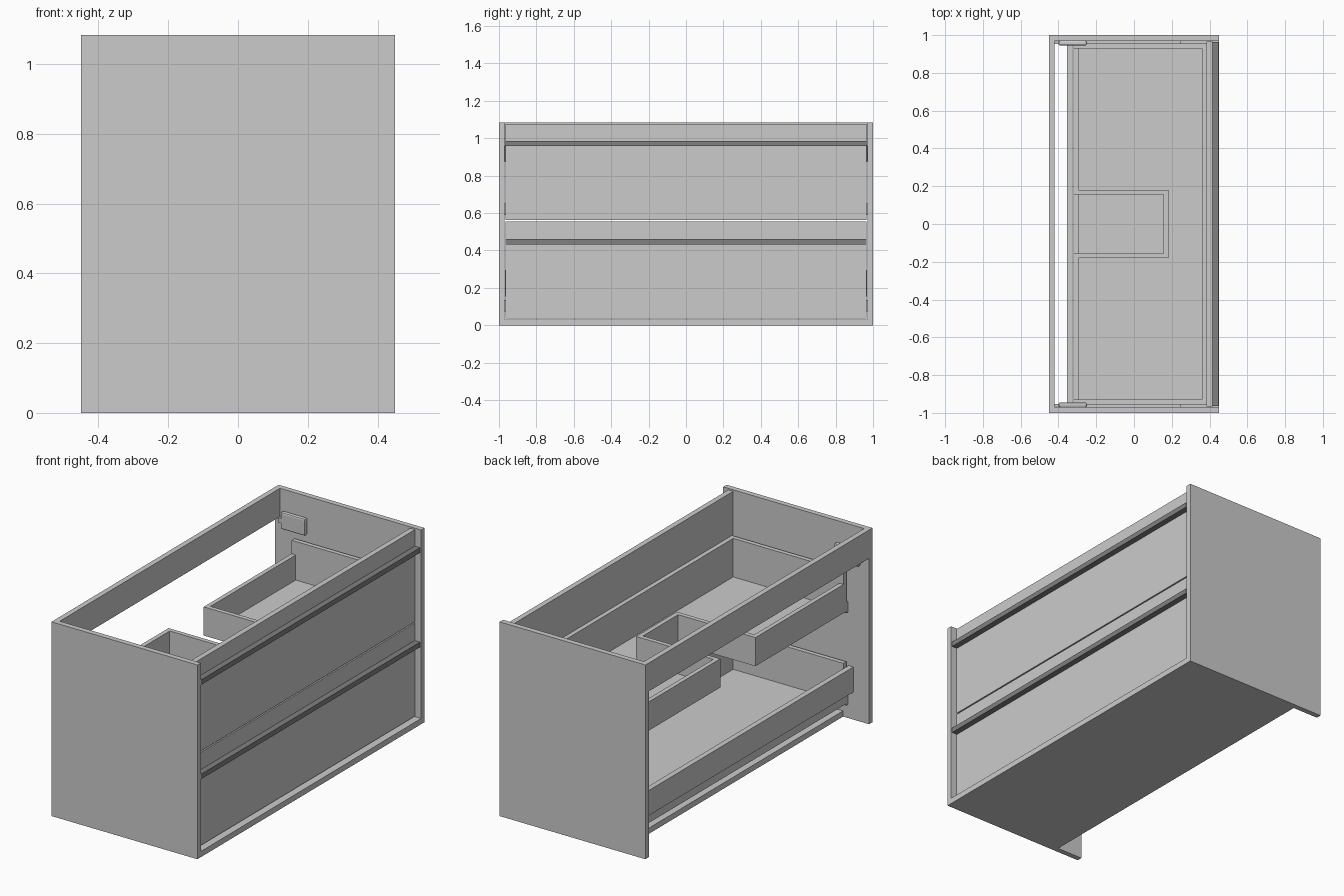
import bpy, bmesh

if "Cube" in bpy.data.objects:
    bpy.data.objects.remove(bpy.data.objects["Cube"])

dark = bpy.data.materials.new("dark_metal")
dark.diffuse_color = (0.22, 0.22, 0.22, 1)
dark.use_nodes = True
dark.node_tree.nodes["Principled BSDF"].inputs["Base Color"].default_value = dark.diffuse_color


def prism(name, pts, z0, z1):
    """Extrude an xy outline from z0 to z1."""
    bm = bmesh.new()
    face = bm.faces.new([bm.verts.new((x, y, z0)) for x, y in pts])
    ext = bmesh.ops.extrude_face_region(bm, geom=[face])
    top = [v for v in ext["geom"] if isinstance(v, bmesh.types.BMVert)]
    bmesh.ops.translate(bm, verts=top, vec=(0, 0, z1 - z0))
    bmesh.ops.recalc_face_normals(bm, faces=bm.faces)
    me = bpy.data.meshes.new(name)
    bm.to_mesh(me)
    bm.free()
    ob = bpy.data.objects.new(name, me)
    bpy.context.collection.objects.link(ob)
    return ob


def box(name, x, y, z, bevel=0, mat=None):
    ob = prism(name, [(x[0], y[0]), (x[1], y[0]), (x[1], y[1]), (x[0], y[1])], *z)
    if bevel:
        m = ob.modifiers.new("bevel", 'BEVEL')
        m.width, m.segments = bevel, 2
    if mat:
        ob.data.materials.append(mat)
    return ob


def pair(name, x, y, z, bevel=0):
    """Same box on both sides of the cabinet."""
    box(name + "_right", x, y, z, bevel)
    box(name + "_left", x, (-y[1], -y[0]), z, bevel)


# Carcass
pair("side_panel", (-.45, .45), (.97, 1), (0, 1.083))
box("bottom_panel", (-.29, .45), (-.97, .97), (0, .032))
box("top_back_rail", (-.45, -.42), (-.97, .97), (.925, 1.083))
box("lower_back_rail", (-.355, -.325), (-.967, .967), (.155, .295))

# Drawer fronts with projecting handle strips
for label, z0, z1, h0, h1 in (("lower", .037, .556, .432, .46),
                              ("upper", .563, 1.077, .958, .986)):
    box(label + "_drawer_front", (.385, .415), (-.966, .966), (z0, z1))
    box(label + "_handle_strip", (.415, .448), (-.964, .964), (h0, h1), mat=dark)

# Drawer boxes
B, F, W, T = -.32, .385, .955, .025
for label, zb in (("lower", .085), ("upper", .60)):
    back_top, side_top = zb + .16, zb + .235
    pair(label + "_drawer_side", (B, F), (W - T, W), (zb, side_top))
    box(label + "_drawer_inner_front", (F - T, F), (T - W, W - T), (zb, side_top))
    pair(label + "_drawer_runner", (B, .25), (W, .97), (zb - .01, zb + .05))
    if label == "lower":
        box("lower_drawer_floor", (B, F - T), (T - W, W - T), (zb, zb + .02))
        box("lower_drawer_back", (B, B + T), (T - W, W - T), (zb, back_top))

# Upper drawer: floor and walls wrap around the plumbing cutout
c, cx = .155, .157
w, e = W - T, F - T
prism("upper_drawer_floor", [(B, -w), (e, -w), (e, w), (B, w), (B, c), (cx, c),
                             (cx, -c), (B, -c)], .60, .62)
pair("upper_drawer_back", (B, B + T), (c + T, w), (.60, .76))
pair("cutout_side", (B, cx), (c, c + T), (.60, .76))
box("cutout_front", (cx, cx + T), (-c - T, c + T), (.60, .76))

# Wall hanging brackets
pair("hanger_cover", (-.40, -.25), (.945, .97), (.87, .965), .008)
pair("hanger_hook", (-.42, -.36), (.952, .966), (.90, .925))
